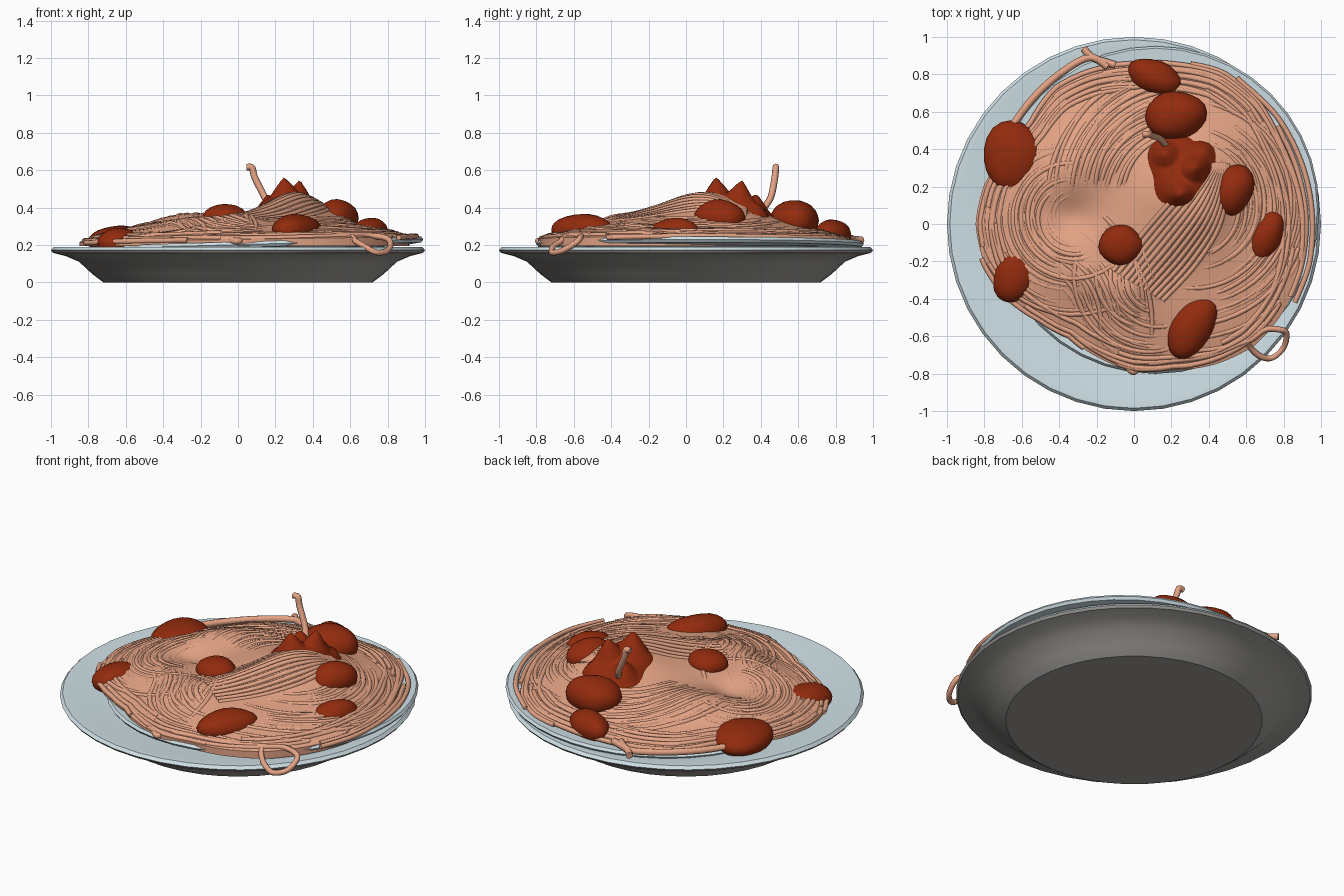
import bpy, bmesh, math, random
from math import sin, cos, pi, atan2, hypot, exp
from mathutils import Vector, Matrix

if "Cube" in bpy.data.objects:
    bpy.data.objects.remove(bpy.data.objects["Cube"])

random.seed(4)

def material(name, rgb):
    m = bpy.data.materials.new(name)
    m.diffuse_color = (*rgb, 1)
    m.use_nodes = True
    m.node_tree.nodes["Principled BSDF"].inputs["Base Color"].default_value = m.diffuse_color
    return m

PASTA = material("pasta", (0.78, 0.37, 0.235))
BLUE = material("pale blue glaze", (0.66, 0.79, 0.84))
GREY = material("grey stoneware", (0.35, 0.34, 0.325))
RED = material("tomato red", (0.29, 0.024, 0.004))

def finish(bm, name, mats, angle=50):
    bmesh.ops.recalc_face_normals(bm, faces=bm.faces)
    me = bpy.data.meshes.new(name)
    bm.to_mesh(me)
    bm.free()
    ob = bpy.data.objects.new(name, me)
    bpy.context.collection.objects.link(ob)
    for m in mats:
        me.materials.append(m)
    bpy.ops.object.select_all(action='DESELECT')
    ob.select_set(True)
    bpy.context.view_layer.objects.active = ob
    bpy.ops.object.shade_smooth_by_angle(angle=math.radians(angle))
    return ob

def rings(rows, name, mats, mat_rule=lambda i: 0, angle=50):
    """Skin closed rings of points; both ends are capped."""
    bm = bmesh.new()
    vs = [[bm.verts.new(p) for p in row] for row in rows]
    n = len(rows[0])
    for i in range(len(vs) - 1):
        for j in range(n):
            k = (j + 1) % n
            f = bm.faces.new((vs[i][j], vs[i][k], vs[i + 1][k], vs[i + 1][j]))
            f.material_index = mat_rule(i)
    bm.faces.new(vs[0]).material_index = mat_rule(0)
    bm.faces.new(vs[-1]).material_index = mat_rule(len(vs) - 2)
    return finish(bm, name, mats, angle)

def lathe(profile, name, mats, rule, place=lambda p: p, n=40):
    rows = [[place(Vector((r * cos(2 * pi * j / n), r * sin(2 * pi * j / n), z)))
             for j in range(n)] for r, z in profile]
    return rings(rows, name, mats, rule, 28)

# Plate: grey underside, glazed top
lathe([(.72, 0), (.78, .045), (.85, .11), (.92, .14), (.99, .158), (1, .172),
       (.985, .19), (.95, .19), (.85, .175), (.6, .165), (.01, .165)],
      "plate", [GREY, BLUE], lambda i: 0 if i < 5 else 1)

# Raised inner dish: shifted to the back right and tilted
lathe([(.55, .165), (.78, .178), (.865, .19), (.876, .205), (.865, .22), (.7, .205), (.01, .2)],
      "inner_dish", [BLUE], lambda i: 0,
      lambda p: Vector((p.x + .115, p.y + .075, p.z + .028 * p.x)))

# Mound outline: radius at evenly spaced angles, starting at +x
OUT = [.93, .92, .92, .95, .95, .9, .87, .87, .86, .8, .79, .84,
       .86, .84, .8, .74, .71, .75, .8, .82, .88, .93, .94, .94]

def outline(a):
    t = (a / (2 * pi) * len(OUT)) % len(OUT)
    i = int(t)
    return OUT[i] + (OUT[(i + 1) % len(OUT)] - OUT[i]) * (t - i)

def bump(x, y, cx, cy, sx, sy, turn=0):
    dx, dy = x - cx, y - cy
    u, v = dx * cos(turn) + dy * sin(turn), -dx * sin(turn) + dy * cos(turn)
    return exp(-(u / sx) ** 2 - (v / sy) ** 2)

def height(x, y):
    q = min(1, hypot(x, y) / outline(atan2(y, x)))
    return (.222 + .016 * x + .122 * (1 - q * q) ** .8
            + .12 * bump(x, y, .3, .17, .24, .26)
            + .05 * bump(x, y, .2, -.1, .32, .1, .9)
            + .055 * bump(x, y, -.3, .33, .25, .16, .5)
            + .03 * bump(x, y, -.2, -.32, .3, .12, -.4)
            - .045 * bump(x, y, -.33, .04, .14, .11))

# Pasta mound
rows = []
for q in [1.0] + [1 - i / 36 for i in range(36)] + [.004]:
    row = []
    for j in range(120):
        a = 2 * pi * j / 120
        r = outline(a) * q * .985
        x, y = r * cos(a), r * sin(a)
        row.append((x, y, height(x, y) if rows else .195))
    rows.append(row)
rings(rows, "pasta_mound", [PASTA], angle=60)

# Pasta strands
def tubes(paths, name, radius, res=2):
    cu = bpy.data.curves.new(name, 'CURVE')
    cu.dimensions = '3D'
    cu.bevel_depth = radius
    cu.bevel_resolution = res
    cu.use_fill_caps = True
    for pts in paths:
        sp = cu.splines.new('POLY')
        sp.points.add(len(pts) - 1)
        for p, c in zip(sp.points, pts):
            p.co = (*c, 1)
    ob = bpy.data.objects.new(name, cu)
    bpy.context.collection.objects.link(ob)
    cu.materials.append(PASTA)
    bpy.ops.object.select_all(action='DESELECT')
    ob.select_set(True)
    bpy.context.view_layer.objects.active = ob
    bpy.ops.object.convert(target='MESH')
    bpy.ops.object.shade_smooth_by_angle(angle=math.radians(60))

def smooth(pts, steps=8):
    """Catmull-Rom path through a few points."""
    P = [Vector(p) for p in [pts[0], *pts, pts[-1]]]
    out = []
    for i in range(1, len(P) - 2):
        a, b, c, d = P[i - 1:i + 3]
        for s in range(steps):
            t = s / steps
            out.append(.5 * (2 * b + (c - a) * t + (2 * a - 5 * b + 4 * c - d) * t * t
                             + (3 * b - a - 3 * c + d) * t ** 3))
    return out + [P[-2]]

def lay(x, y, lift):
    return Vector((x, y, height(x, y) + lift))

paths = []
# swirls: centre, radius range, angle range in degrees, count
SWIRLS = [(-.33, .04, .12, .50, 60, 330, 30), (.25, .15, .32, .72, 60, 190, 30),
          (.1, -.3, .1, .45, 150, 300, 18), (.3, .1, .26, .8, -120, 100, 30),
          (-.6, -.5, .3, .75, -20, 70, 18)]
for cx, cy, r0, r1, a0, a1, n in SWIRLS:
    for k in range(n):
        r = r0 + (r1 - r0) * (k + random.uniform(-.3, .3)) / n
        s = random.uniform(a0, a0 + .35 * (a1 - a0))
        e = random.uniform(a1 - .35 * (a1 - a0), a1)
        drift, lift = random.uniform(-.06, .06), random.uniform(-.013, -.005)
        pts = []
        for i in range(25):
            t = i / 24
            a = math.radians(s + (e - s) * t)
            rr = r + drift * t
            x, y = cx + rr * cos(a), cy + rr * sin(a)
            if hypot(x, y) < .96 * outline(atan2(y, x)):
                pts.append(lay(x, y, lift - .02 * abs(2 * t - 1) ** 6))
            elif len(pts) > 5:
                break
            else:
                pts = []
        if len(pts) > 5:
            paths.append(pts)
# ridge strands running from the front up to the peak
for k in range(12):
    o = (k - 5.5) * .024
    pts = [(.02 + o, -.33 - o * .6), (.2 + o, -.12 - o * .7), (.36 + o * .8, .1 - o * .6), (.46 + o * .3, .32)]
    paths.append([lay(p.x, p.y, -.005) for p in smooth([(*p, 0) for p in pts])])
# rim strands following the outline
for k in range(26):
    q = .84 + .15 * k / 25
    s = random.uniform(-1.7, 1.2) if k % 3 else random.uniform(1.5, 4.2)
    span = random.uniform(.9, 1.9)
    pts = []
    for i in range(29):
        a = s + span * i / 28
        r = outline(a) * (q + .012 * sin(3 * a + k))
        pts.append(lay(r * cos(a), r * sin(a), -.004))
    paths.append(pts)
tubes(paths, "pasta_strands", .0145)

# Loose strands: upright end, hanging loop, back left, right edge, front tip
tubes([smooth([(.17, .42, .40), (.14, .455, .46), (.09, .475, .56), (.075, .48, .612), (.045, .48, .615)])],
      "upright_strand", .018)
tubes([smooth([(.5, -.66, .25), (.62, -.62, .252), (.7, -.565, .25), (.78, -.565, .24), (.815, -.585, .215),
               (.8, -.66, .17), (.74, -.715, .16), (.68, -.71, .19), (.63, -.67, .22), (.61, -.64, .245)])],
      "hanging_loop", .016)
tubes([smooth([(-.68, .48, .225), (-.55, .66, .225), (-.4, .8, .228), (-.24, .89, .232), (-.14, .84, .24)]),
       smooth([(-.27, .94, .225), (-.22, .89, .23), (-.1, .85, .235)])],
      "back_strand", .02)
tubes([smooth([(.55, .78, .235), (.76, .58, .24), (.89, .34, .245), (.95, .08, .247), (.94, -.2, .245), (.86, -.42, .24)])],
      "right_strand", .014)
tubes([smooth([(-.12, -.7, .23), (-.05, -.75, .225), (0, -.79, .22), (.03, -.73, .23)])],
      "front_strand", .018)

# Tomato chunks: centre, half sizes, turn
CHUNKS = [(-.64, .36, .218, .165, .195, .085, .1), (-.63, -.27, .208, .12, .16, .085, -.45),
          (-.07, -.11, .345, .118, .107, .075, .1), (.31, -.55, .28, .11, .185, .085, -.55),
          (.71, -.06, .262, .085, .145, .083, -.4), (.53, .18, .345, .105, .145, .097, -.4),
          (.225, .58, .33, .165, .13, .11, .1), (.11, .785, .25, .15, .09, .085, -.35)]
for i, (x, y, z, sx, sy, sz, turn) in enumerate(CHUNKS):
    bm = bmesh.new()
    bmesh.ops.create_icosphere(bm, subdivisions=3, radius=1)
    for v in bm.verts:
        c = v.co
        v.co = c * (1 + .04 * sin(3 * c.x + i) * cos(4 * c.y + 2 * i))
    bmesh.ops.transform(bm, verts=bm.verts, matrix=Matrix.Translation((x, y, z))
                        @ Matrix.Rotation(turn, 4, 'Z') @ Matrix.Diagonal((sx, sy, sz, 1)))
    finish(bm, f"tomato_chunk_{i + 1}", [RED])

# Peaked sauce heap near the summit: x, y, extra height, spread
PEAKS = [(.33, .30, .1, .08), (.245, .16, .085, .08), (.16, .38, .075, .08), (.38, .4, .04, .07)]
rows = []
for q in [1 - i / 16 for i in range(16)] + [.01]:
    row = []
    for j in range(48):
        a = 2 * pi * j / 48
        r = q * (.2 + .018 * sin(3 * a + 1) + .01 * sin(5 * a))
        x, y = .245 + r * cos(a), .3 + 1.1 * r * sin(a)
        top = height(x, y) - .025 + .055 * (1 - q ** 4)
        top += sum(h * max(0, 1 - hypot(x - px, y - py) / w) for px, py, h, w in PEAKS)
        row.append((x, y, min(top, .56)))
    rows.append(row)
rings(rows, "sauce_heap", [RED], angle=60)
